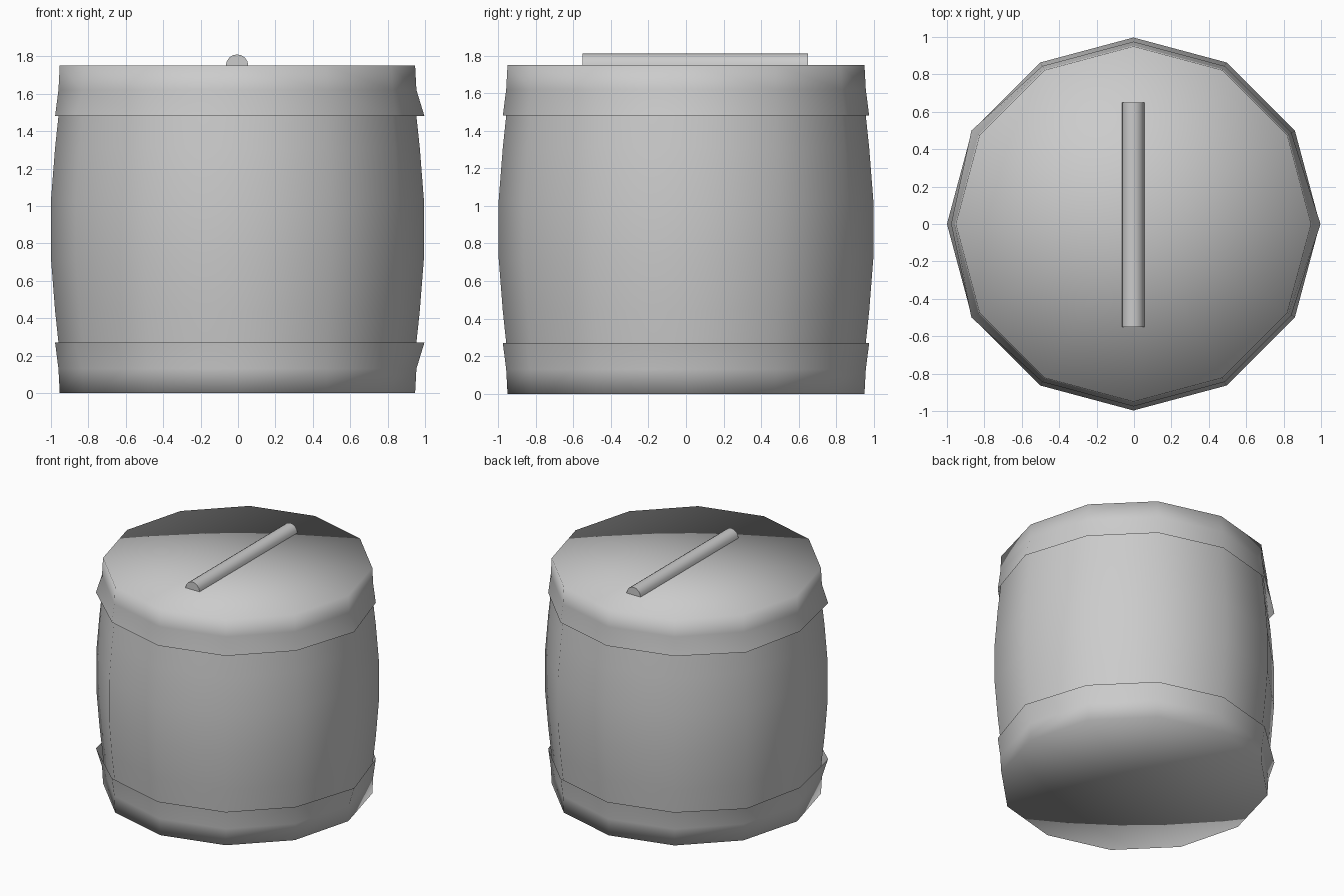
import bpy
import bmesh
from math import sin, cos, pi, radians

if "Cube" in bpy.data.objects:
    bpy.data.objects.remove(bpy.data.objects["Cube"])

SIDES = 12
CX = -0.003


def add_object(name, bm):
    bmesh.ops.recalc_face_normals(bm, faces=bm.faces)
    mesh = bpy.data.meshes.new(name)
    bm.to_mesh(mesh)
    bm.free()
    obj = bpy.data.objects.new(name, mesh)
    bpy.context.collection.objects.link(obj)
    mesh.polygons.foreach_set("use_smooth", [True] * len(mesh.polygons))
    return obj


def lathe(name, profile, cap=False, flared=()):
    """Twelve-sided shell from (radius, z) points; cap closes the first ring."""
    bm = bmesh.new()
    rings = []
    for j, (r, z) in enumerate(profile):
        ring = []
        for i in range(SIDES):
            a = 2 * pi * i / SIDES
            # a few bent corners stick out of the free edge of a band
            rr = 1.0 if j == len(profile) - 1 and i in flared else r
            ring.append(bm.verts.new((CX + rr * cos(a), rr * sin(a), z)))
        rings.append(ring)
    for lo, hi in zip(rings, rings[1:]):
        for i in range(SIDES):
            k = (i + 1) % SIDES
            bm.faces.new((lo[i], lo[k], hi[k], hi[i]))
    if cap:
        r, z = profile[0]
        centre = bm.verts.new((CX, 0, z))
        for i in range(SIDES):
            bm.faces.new((centre, rings[0][i], rings[0][(i + 1) % SIDES]))
    obj = add_object(name, bm)
    # open shells must face outwards, away from the axis and the middle
    p = obj.data.polygons[0]
    c = p.center
    if p.normal.x * c.x + p.normal.y * c.y < 0:
        obj.data.flip_normals()
    return obj


# Bulging body
lathe("barrel_body", [(0.945, 0.14), (0.958, 0.28), (0.975, 0.44), (0.997, 0.72),
                      (0.997, 1.03), (0.975, 1.31), (0.958, 1.47), (0.945, 1.61)])

# Matching base and lid bands, each with a flat end
band = [(0.95, 0.0), (0.957, 0.13), (0.975, 0.27)]
lathe("base_band", band, cap=True, flared=(0, 5, 7))
lathe("lid_band", [(r, 1.75 - z) for r, z in band], cap=True, flared=(0, 5, 7))

# Half-round handle across the lid
bm = bmesh.new()
ends = []
for y in (-0.55, 0.65):
    ends.append([bm.verts.new((-0.005 + 0.06 * cos(pi * i / 8), y,
                               1.75 + 0.06 * sin(pi * i / 8))) for i in range(9)])
for i in range(9):
    k = (i + 1) % 9
    bm.faces.new((ends[0][i], ends[0][k], ends[1][k], ends[1][i]))
for end in ends:
    bm.faces.new(end)
handle = add_object("lid_handle", bm)
bpy.ops.object.select_all(action='DESELECT')
handle.select_set(True)
bpy.context.view_layer.objects.active = handle
bpy.ops.object.shade_smooth_by_angle(angle=radians(40))
